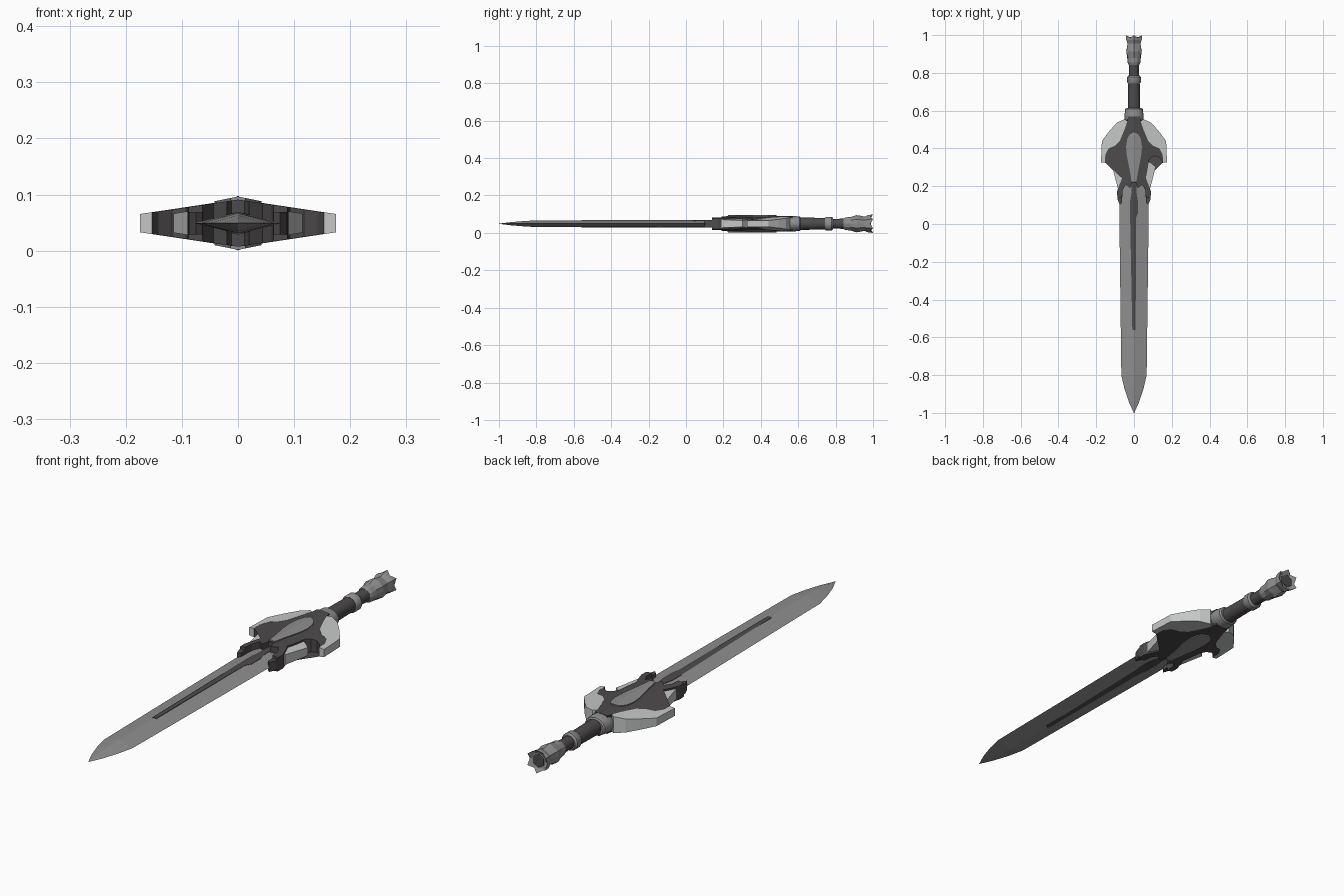
import bpy, bmesh, math

if "Cube" in bpy.data.objects:
    bpy.data.objects.remove(bpy.data.objects["Cube"])

ZC = 0.049  # height of the sword's mid plane


def material(name, rgb):
    m = bpy.data.materials.new(name)
    m.diffuse_color = (*rgb, 1)
    m.use_nodes = True
    m.node_tree.nodes["Principled BSDF"].inputs["Base Color"].default_value = m.diffuse_color
    return m


STEEL = material("steel grey", (0.27, 0.27, 0.27))
DARK = material("dark iron", (0.075, 0.068, 0.071))
SILVER = material("bright silver", (0.56, 0.57, 0.57))


def finish(name, bm, mat, smooth=False):
    bmesh.ops.remove_doubles(bm, verts=bm.verts, dist=1e-5)
    bmesh.ops.recalc_face_normals(bm, faces=bm.faces)
    me = bpy.data.meshes.new(name)
    bm.to_mesh(me)
    bm.free()
    me.materials.append(mat)
    ob = bpy.data.objects.new(name, me)
    bpy.context.collection.objects.link(ob)
    if smooth:
        bpy.ops.object.select_all(action='DESELECT')
        ob.select_set(True)
        bpy.context.view_layer.objects.active = ob
        bpy.ops.object.shade_smooth_by_angle(angle=math.radians(35))
    return ob


def slab(name, pts, mat, h0, slope):
    """Mirrored half outline, extruded both ways; half thickness = h0 - slope * x."""
    bm = bmesh.new()
    for s in (1, -1):
        top = [bm.verts.new((s * x, y, ZC + h0 - slope * x)) for x, y in pts]
        low = [bm.verts.new((s * x, y, ZC - h0 + slope * x)) for x, y in pts]
        caps = [bm.faces.new(top), bm.faces.new(low[::-1])]
        for i in range(len(pts)):
            j = (i + 1) % len(pts)
            if pts[i][0] == 0 and pts[j][0] == 0:
                continue  # open on the mirror plane
            bm.faces.new((top[i], low[i], low[j], top[j]))
        bmesh.ops.triangulate(bm, faces=caps)
    return finish(name, bm, mat)


def lathe(name, prof, mat, n=14, sx=1.0, lobe=None, smooth=True):
    """Rings of (y, radius) along the handle; lobe = (radius factor, y shift) per ring on odd corners."""
    bm = bmesh.new()
    rings = []
    for k, (y, r) in enumerate(prof):
        ring = []
        for i in range(n):
            a = 2 * math.pi * i / n
            f, dy = lobe[k] if lobe and i % 2 else (1, 0)
            ring.append(bm.verts.new((sx * r * f * math.sin(a), y + dy, ZC + r * f * math.cos(a))))
        rings.append(ring)
    for a, b in zip(rings, rings[1:]):
        for i in range(n):
            j = (i + 1) % n
            bm.faces.new((a[i], a[j], b[j], b[i]))
    bm.faces.new(rings[0])
    bm.faces.new(rings[-1])
    return finish(name, bm, mat, smooth)


# Blade: diamond section lofted to the tip
bm = bmesh.new()
rings = []
for y, w, h in [(0.25, 0.06, 0.019), (0.18, 0.078, 0.019), (0.0, 0.077, 0.019), (-0.8, 0.067, 0.018),
                (-0.87, 0.051, 0.014), (-0.94, 0.028, 0.008), (-1.0, 0.001, 0.0005)]:
    rings.append([bm.verts.new((x, y, ZC + z)) for x, z in ((w, 0), (0, h), (-w, 0), (0, -h))])
for a, b in zip(rings, rings[1:]):
    for i in range(4):
        bm.faces.new((a[i], a[(i + 1) % 4], b[(i + 1) % 4], b[i]))
bm.faces.new(rings[0])
bm.faces.new(rings[-1])
finish("blade", bm, STEEL)

# Dark stripe down the blade, widening near the guard
slab("blade_stripe", [(0, 0.22), (0.016, 0.22), (0.013, 0.17), (0.021, 0.12), (0.021, 0.06),
                      (0.01, 0.03), (0.009, -0.56), (0, -0.56)], DARK, 0.0203, 0.2375)

# Guard body with hooked arms
inner = [(0.035, 0.545), (0.052, 0.495), (0.075, 0.44), (0.10, 0.415), (0.135, 0.40),
         (0.152, 0.365), (0.153, 0.325)]
slab("guard_body", [(0, 0.57), (0.03, 0.57)] + inner +
     [(0.142, 0.345), (0.118, 0.36), (0.093, 0.355), (0.078, 0.335), (0.072, 0.29),
      (0.062, 0.24), (0.045, 0.21), (0.02, 0.19), (0.012, 0.22), (0, 0.22)], DARK, 0.042, 0.15)

# Bright outer wings
slab("guard_wings", inner + [(0.175, 0.325), (0.17, 0.44), (0.128, 0.495), (0.092, 0.535),
                             (0.05, 0.555)], SILVER, 0.0425, 0.15)

# Bright side prongs below the hooks
slab("side_prongs", [(0.07, 0.33), (0.088, 0.325), (0.115, 0.303), (0.086, 0.19), (0.06, 0.19),
                     (0.062, 0.25)], SILVER, 0.036, 0.165)

# Dark claws gripping the blade
slab("blade_claws", [(0.05, 0.24), (0.064, 0.24), (0.08, 0.2), (0.09, 0.17), (0.088, 0.14),
                     (0.063, 0.14), (0.06, 0.18), (0.042, 0.212)], DARK, 0.042, 0.15)
slab("claw_tips", [(0.062, 0.15), (0.088, 0.15), (0.087, 0.13), (0.075, 0.10), (0.063, 0.112)],
     DARK, 0.02, 0)

# Raised centre panel on both faces
slab("centre_panel", [(0, 0.485), (0.022, 0.475), (0.036, 0.45), (0.042, 0.41), (0.038, 0.36),
                      (0.022, 0.28), (0.013, 0.225), (0, 0.225)], STEEL, 0.0475, 0.2)

# Handle: collar, grip and rings
lathe("collar", [(0.545, 0.036), (0.555, 0.041), (0.58, 0.041), (0.608, 0.038), (0.613, 0.033)],
      STEEL, sx=1.25)
lathe("grip", [(0.60, 0.033), (0.68, 0.032), (0.76, 0.031)], DARK)
lathe("grip_ring", [(0.743, 0.032), (0.75, 0.037), (0.778, 0.037), (0.786, 0.031)], STEEL)
lathe("rear_grip", [(0.77, 0.027), (0.81, 0.026), (0.86, 0.029)], DARK)

# Pommel: faceted bulge flaring into claws around a dark cap
lathe("pommel", [(0.843, 0.029), (0.855, 0.034), (0.88, 0.036), (0.91, 0.046), (0.93, 0.043),
                 (0.955, 0.038), (0.975, 0.047), (1.0, 0.049), (0.985, 0.034)], STEEL, n=12,
      lobe=[(1, 0), (1, 0), (1, 0), (0.9, 0.008), (0.88, 0), (0.9, 0), (0.87, 0), (0.85, -0.014),
            (0.9, 0)], smooth=False)
lathe("pommel_cap", [(0.95, 0.028), (0.988, 0.029), (0.99, 0.025)], DARK, n=6, smooth=False)
